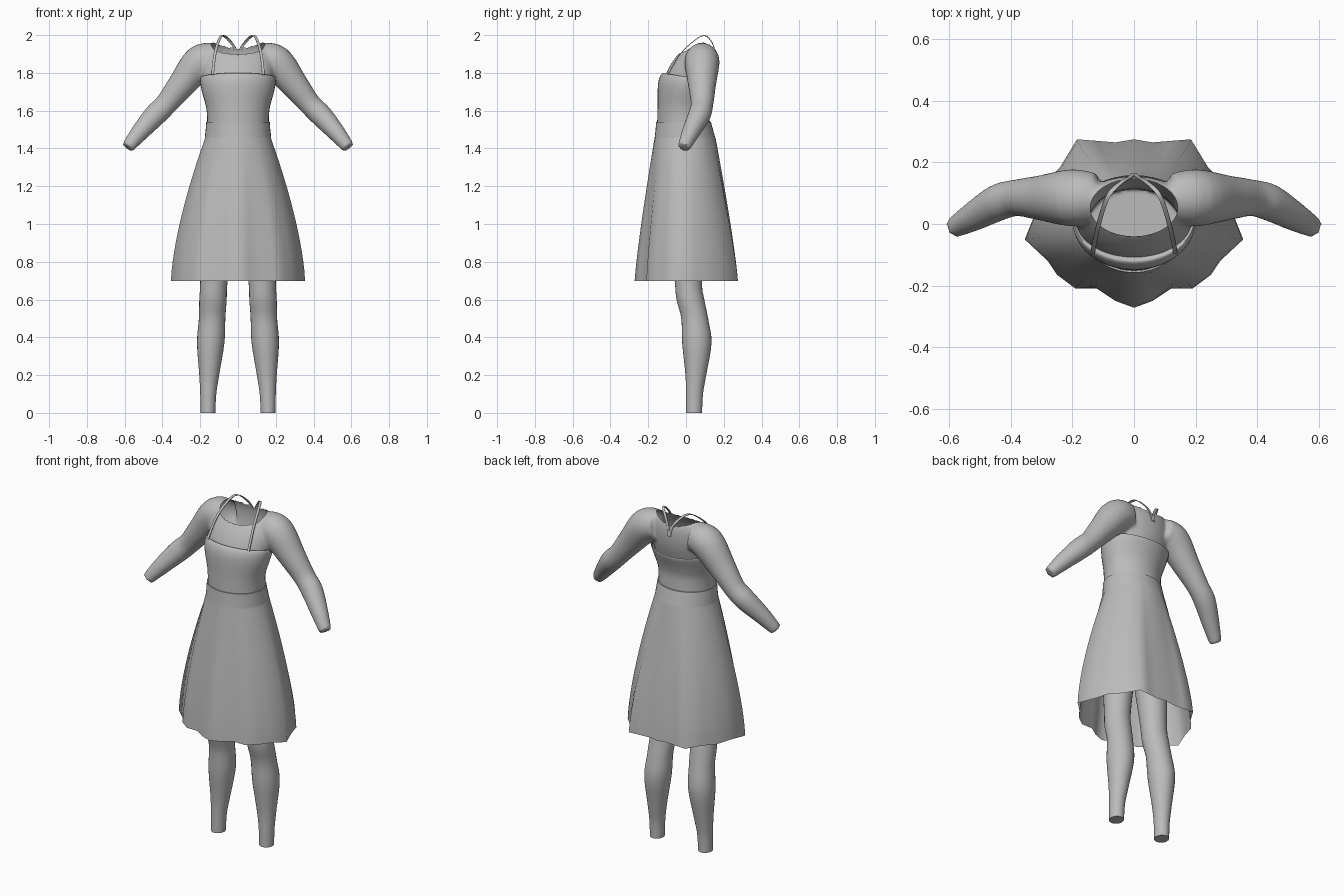
import bpy, bmesh, math
from mathutils import Vector

if "Cube" in bpy.data.objects:
    bpy.data.objects.remove(bpy.data.objects["Cube"])

grey = bpy.data.materials.new("plain grey")
grey.use_nodes = True
grey.diffuse_color = (0.5, 0.5, 0.5, 1)
grey.node_tree.nodes["Principled BSDF"].inputs["Base Color"].default_value = (0.5, 0.5, 0.5, 1)


def finish(name, bm, angle=50):
    """Turn a bmesh into a smooth-shaded grey object."""
    bmesh.ops.recalc_face_normals(bm, faces=bm.faces)
    mesh = bpy.data.meshes.new(name)
    bm.to_mesh(mesh)
    bm.free()
    mesh.materials.append(grey)
    obj = bpy.data.objects.new(name, mesh)
    bpy.context.collection.objects.link(obj)
    bpy.ops.object.select_all(action="DESELECT")
    obj.select_set(True)
    bpy.context.view_layer.objects.active = obj
    bpy.ops.object.shade_smooth_by_angle(angle=math.radians(angle))
    return obj


def loft(bm, rings, caps=True):
    """Skin a stack of closed rings."""
    loops = [[bm.verts.new(p) for p in ring] for ring in rings]
    n = len(loops[0])
    for a, b in zip(loops, loops[1:]):
        for i in range(n):
            j = (i + 1) % n
            bm.faces.new((a[i], a[j], b[j], b[i]))
    if caps:
        bm.faces.new(loops[0])
        bm.faces.new(loops[-1])


def oval(z, x0, x1, y0, y1, back_z=None, n=40):
    """Horizontal oval between limits; its rear may sit at another height."""
    ring = []
    for i in range(n):
        a = math.tau * i / n
        k = (1 + math.sin(a)) / 2
        h = z if back_z is None else z + (back_z - z) * k
        ring.append(((x0 + x1) / 2 + (x1 - x0) / 2 * math.cos(a),
                     (y0 + y1) / 2 + (y1 - y0) / 2 * math.sin(a), h))
    return ring


def smooth_path(keys, steps=5):
    """Catmull-Rom interpolation of tuples of numbers."""
    pts = [Vector(k) for k in keys]
    out = []
    for i in range(len(pts) - 1):
        p0, p1, p2, p3 = pts[max(i - 1, 0)], pts[i], pts[i + 1], pts[min(i + 2, len(pts) - 1)]
        for s in range(steps):
            t = s / steps
            out.append(0.5 * (2 * p1 + (p2 - p0) * t + (2 * p0 - 5 * p1 + 4 * p2 - p3) * t ** 2
                              + (3 * p1 - p0 - 3 * p2 + p3) * t ** 3))
    return out + [pts[-1]]


def tube(bm, path, n=24):
    """Round limb along (x, y, z, radius) points."""
    rings = []
    for i, p in enumerate(path):
        d = (path[min(i + 1, len(path) - 1)] - path[max(i - 1, 0)]).to_3d().normalized()
        u = d.cross(Vector((0, 1, 0))).normalized()
        v = d.cross(u)
        rings.append([p.to_3d() + p.w * (u * math.cos(math.tau * k / n) + v * math.sin(math.tau * k / n))
                      for k in range(n)])
    loft(bm, rings)


# Upper body with arms, fused into one skin: (z, half width, front y, back y)
torso = [(1.5, .155, -.14, .115), (1.56, .152, -.135, .115), (1.64, .16, -.13, .115),
         (1.72, .18, -.125, .13), (1.79, .19, -.108, .148), (1.85, .19, -.078, .155),
         (1.90, .18, -.04, .153), (1.94, .16, 0, .142), (1.965, .13, .03, .12)]
arm = [(.12, .085, 1.875, .08), (.2, .085, 1.855, .093), (.3, .085, 1.735, .074),
       (.38, .085, 1.635, .06), (.44, .07, 1.575, .06), (.52, .025, 1.485, .048),
       (.585, -.012, 1.405, .034)]
bm = bmesh.new()
loft(bm, [oval(z, -w, w, f, b) for z, w, f, b in smooth_path(torso, 3)])
for side in (1, -1):
    tube(bm, smooth_path([(x * side, y, z, r) for x, y, z, r in arm]))
source = finish("body_helper", bm)
remesh = source.modifiers.new("Fuse", "REMESH")
remesh.mode = "VOXEL"
remesh.voxel_size = 0.01
relax = source.modifiers.new("Relax", "SMOOTH")
relax.iterations = 6
bpy.context.view_layer.update()
fused = bpy.data.meshes.new_from_object(source.evaluated_get(bpy.context.evaluated_depsgraph_get()))
bpy.data.objects.remove(source)
bm = bmesh.new()
bm.from_mesh(fused)
bpy.data.meshes.remove(fused)


# Neck opening: remove the skin inside an oval, then tidy its rim
def neck_radius(co):
    return math.hypot(co.x / .142, (co.y - .053) / .093)


hole = [f for f in bm.faces if f.calc_center_median().z > 1.8 and neck_radius(f.calc_center_median()) < 1]
bmesh.ops.delete(bm, geom=hole, context="FACES")
for v in bm.verts:
    if v.is_boundary:
        k = neck_radius(v.co)
        v.co.x /= k
        v.co.y = .053 + (v.co.y - .053) / k
finish("upper_body", bm)

# Strapless bodice: (z, half width, front y, back y, back z)
bodice = [(1.50, .164, -.153, .128, 1.50), (1.56, .163, -.152, .125, 1.56),
          (1.63, .17, -.15, .123, 1.62), (1.70, .187, -.15, .134, 1.67),
          (1.75, .197, -.147, .148, 1.71), (1.785, .2, -.136, .157, 1.735),
          (1.80, .197, -.12, .158, 1.75), (1.785, .188, -.105, .147, 1.735)]
bm = bmesh.new()
loft(bm, [oval(z, -w, w, f, b, bz) for z, w, f, b, bz in smooth_path(bodice, 3)], caps=False)
finish("bodice", bm, 70)

# Waistband
bm = bmesh.new()
loft(bm, [oval(z, -w, w, f, b) for z, w, f, b in
          [(1.54, .158, -.148, .12), (1.54, .168, -.158, .132), (1.50, .171, -.161, .143),
           (1.455, .176, -.166, .155)]], caps=False)
finish("waistband", bm)

# Flared skirt: a waist oval blended into a folded hem outline
half_hem = [(0, -.272), (.06, -.25), (.12, -.21), (.19, -.21), (.25, -.165), (.28, -.12), (.355, -.05),
            (.315, .05), (.29, .135), (.24, .185), (.185, .275), (.12, .27), (.06, .265), (0, .275)]
hem = half_hem + [(-x, y) for x, y in half_hem[-2:0:-1]]
rings = []
levels = 14
for i in range(levels + 1):
    s = i / levels
    tx, ty = 1 - (1 - s) ** 1.5, 1 - (1 - s) ** 1.2
    ring = []
    for x, y in hem:
        a = math.atan2(y / .272, x / .355)
        wx, wy = .176 * math.cos(a), -.005 + .161 * math.sin(a)
        ring.append((wx + (x - wx) * tx, wy + (y - wy) * ty, 1.457 - .76 * s))
    rings.append(ring)
bm = bmesh.new()
loft(bm, rings, caps=False)
finish("skirt", bm, 70)

# Legs: (z, inner x, outer x, front y, back y)
leg = [(0, .12, .198, 0, .085), (.1, .115, .2, 0, .09), (.2, .1, .205, -.003, .107),
       (.37, .072, .217, -.02, .135), (.5, .067, .207, -.025, .117), (.6, .06, .205, -.05, .097),
       (.7, .055, .2, -.06, .085), (1, .02, .2, -.09, .1), (1.25, .005, .18, -.1, .11)]
for name, side in (("left_leg", 1), ("right_leg", -1)):
    bm = bmesh.new()
    loft(bm, [oval(z, a * side, b * side, f, k, n=28)
              for z, a, b, f, k in [tuple(p) for p in smooth_path(leg, 4)]])
    finish(name, bm)

# Thin halter straps over the shoulders
strap = [(.135, -.095, 1.79), (.122, -.03, 1.9), (.1, .05, 1.975), (.078, .1, 1.997),
         (.04, .135, 1.965), (.012, .152, 1.92), (.004, .162, 1.87)]
for name, side in (("left_strap", 1), ("right_strap", -1)):
    path = smooth_path([(x * side, y, z) for x, y, z in strap])
    rings = []
    for i, p in enumerate(path):
        d = (path[min(i + 1, len(path) - 1)] - path[max(i - 1, 0)]).normalized()
        across = Vector((0, d.z, -d.y)).cross(d).normalized() * .007
        up = d.cross(across).normalized() * .002
        rings.append([p + across + up, p - across + up, p - across - up, p + across - up])
    bm = bmesh.new()
    loft(bm, rings)
    finish(name, bm)
